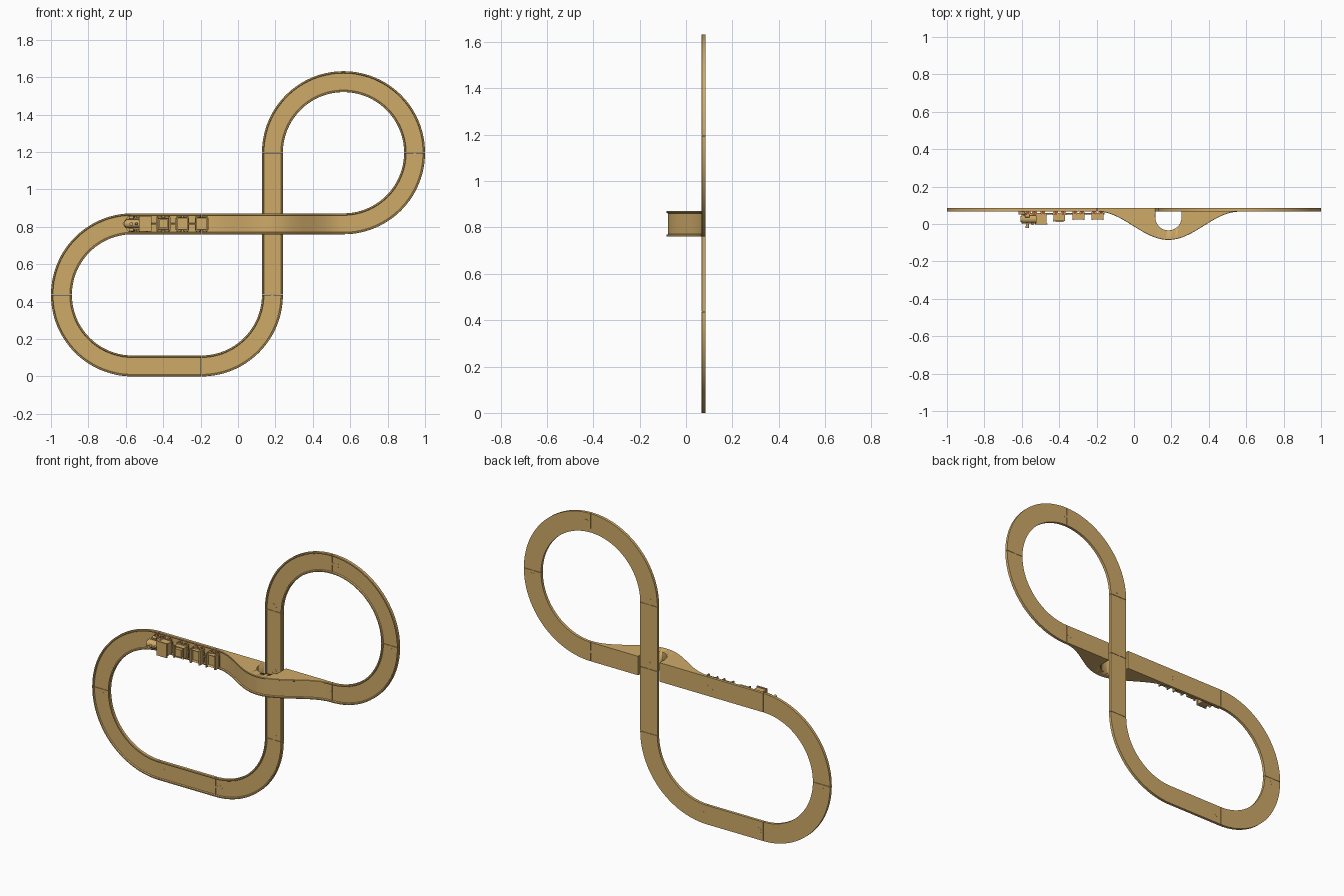
import bpy, bmesh, math
from mathutils import Vector, Matrix

if "Cube" in bpy.data.objects:
    bpy.data.objects.remove(bpy.data.objects["Cube"])

def material(name, rgb):
    m = bpy.data.materials.new(name)
    m.diffuse_color = (*rgb, 1)
    m.use_nodes = True
    m.node_tree.nodes["Principled BSDF"].inputs["Base Color"].default_value = m.diffuse_color
    return m

WOOD = material("warm wood", (0.62, 0.40, 0.14))
RED = material("red paint", (0.55, 0.06, 0.03))

def finish(name, bm, mat=WOOD):
    bmesh.ops.recalc_face_normals(bm, faces=bm.faces)
    me = bpy.data.meshes.new(name)
    bm.to_mesh(me)
    bm.free()
    ob = bpy.data.objects.new(name, me)
    bpy.context.collection.objects.link(ob)
    me.materials.append(mat)
    bpy.context.view_layer.objects.active = ob
    bpy.ops.object.select_all(action='DESELECT')
    ob.select_set(True)
    bpy.ops.object.shade_smooth_by_angle(angle=math.radians(30))
    return ob

# ---------- track ----------
W, R, TOP, BACK, GAP = 0.056, 0.38, 0.066, 0.0845, 0.001
FLOOR = TOP + 0.007
XV, ZB, ZM = 0.184, W, W + 2 * R          # vertical line, bottom line, crossing line
# raised lips on both edges, recessed channel between them
LIPS = [(-W, .002), (-W + .002, 0), (-.048, 0), (-.045, .007),
        (.045, .007), (.048, 0), (W - .002, 0), (W, .002)]

def sweep(name, stations):
    """stations: (x, z, side_x, side_z, top_y)"""
    bm = bmesh.new()
    rings = []
    for x, z, sx, sz, t in stations:
        pts = [(u, t + d) for u, d in LIPS] + [(W, BACK), (-W, BACK)]
        rings.append([bm.verts.new((x + u * sx, y, z + u * sz)) for u, y in pts])
    n = len(rings[0])
    for a, b in zip(rings, rings[1:]):
        for i in range(n):
            j = (i + 1) % n
            bm.faces.new((a[i], a[j], b[j], b[i]))
    bm.faces.new(rings[0])
    bm.faces.new(rings[-1])
    return finish(name, bm)

def straight(name, x0, z0, x1, z1):
    d = Vector((x1 - x0, z1 - z0)).normalized()
    g = d * GAP
    return sweep(name, [(x0 + g.x, z0 + g.y, -d.y, d.x, TOP), (x1 - g.x, z1 - g.y, -d.y, d.x, TOP)])

def curve(name, cx, cz, start, n=28):
    e = math.degrees(GAP / R)
    st = []
    for i in range(n + 1):
        a = math.radians(start + e + (90 - 2 * e) * i / n)
        c, s = math.cos(a), math.sin(a)
        st.append((cx + R * c, cz + R * s, c, s, TOP))
    return sweep(name, st)

XL, XR, XB = -1 + W + R, 1 - W - R, XV - R
ZL, ZU = ZB + R, ZM + R
for i, a in enumerate((90, 180)):
    curve(f"lower_left_curve_{i}", XL, ZL, a)
curve("lower_right_curve", XB, ZL, 270)
for i, a in enumerate((270, 0, 90)):
    curve(f"upper_curve_{i}", XR, ZU, a)
straight("bottom_straight", XL, ZB, XB, ZB)
straight("middle_straight", XL, ZM, XB, ZM)
straight("lower_vertical_straight", XV, ZL, XV, ZM)
straight("upper_vertical_straight", XV, ZM, XV, ZU)

# bridge: a smooth hump with a flat back and an arched tunnel
st = []
for i in range(49):
    t = i / 48
    x = XB + GAP + (XR - XB - 2 * GAP) * t
    st.append((x, ZM, 0, 1, TOP - 0.151 * (1 - math.cos(2 * math.pi * t)) / 2))
bridge = sweep("bridge", st)

def prism(name, outline, axis, lo, hi, mat=WOOD):
    """Extrude a 2D (x, other) outline along y or z."""
    bm = bmesh.new()
    put = (lambda p, k: (p[0], k, p[1])) if axis == 'y' else (lambda p, k: (p[0], p[1], k))
    a, b = ([bm.verts.new(put(p, k)) for p in outline] for k in (lo, hi))
    bm.faces.new(a)
    bm.faces.new(b)
    for i in range(len(a)):
        j = (i + 1) % len(a)
        bm.faces.new((a[i], a[j], b[j], b[i]))
    return finish(name, bm, mat)

arch = [(XV + .07 * math.cos(a), .036 - .07 * math.sin(a))
        for a in [math.pi * i / 32 for i in range(33)]] + [(XV - .07, .12), (XV + .07, .12)]
cutter = prism("tunnel_cutter", arch, 'z', ZM - .1, ZM + .1)
cutter.hide_render = True
bpy.context.view_layer.objects.active = bridge
mod = bridge.modifiers.new("tunnel", 'BOOLEAN')
mod.operation, mod.object, mod.solver = 'DIFFERENCE', cutter, 'EXACT'
bpy.ops.object.modifier_apply(modifier=mod.name)
bpy.data.objects.remove(cutter)

# round-headed connector tabs at the joints
JOINTS = [(XL - R, ZL, 0, -1), (XL, ZB, 1, 0), (XB, ZB, 1, 0), (XV, ZL, 0, 1), (XV, ZM, 0, 1),
          (XV, ZU, 0, 1), (XR, ZU + R, 1, 0), (XR + R, ZU, 0, -1), (XR, ZM, -1, 0), (XB, ZM, -1, 0)]
for i, (x, z, dx, dz) in enumerate(JOINTS):
    shape = [(0, -.007), (.018, -.007)]
    shape += [(.028 + .015 * math.cos(a), .015 * math.sin(a))
              for a in [math.radians(-145 + 290 * k / 16) for k in range(17)]]
    shape += [(.018, .007), (0, .007)]
    prism(f"connector_tab_{i}", [(x + u * dx - v * dz, z + u * dz + v * dx) for u, v in shape],
          'y', FLOOR - .0008, BACK + .0005)

# ---------- train (h = height above the channel floor) ----------
def box(name, x0, x1, h0, h1, hz, hollow=0):
    bm = bmesh.new()
    bmesh.ops.create_cube(bm, size=1)
    for v in bm.verts:
        v.co = ((x0 + x1) / 2 + v.co.x * (x1 - x0),
                FLOOR - (h0 + h1) / 2 + v.co.y * (h1 - h0), ZM + v.co.z * 2 * hz)
    if hollow:
        bm.normal_update()
        top = [f for f in bm.faces if f.normal.y < -.9]
        bmesh.ops.inset_region(bm, faces=top, thickness=.006)
        bmesh.ops.translate(bm, verts=top[0].verts, vec=(0, hollow, 0))
    return finish(name, bm)

def rod(name, x, h, dz, axis, length, r, r2=None, mat=WOOD, seg=20):
    bm = bmesh.new()
    rot = {'x': Matrix.Rotation(math.pi / 2, 4, 'Y'), 'z': Matrix(),
           'y': Matrix.Rotation(math.pi / 2, 4, 'X')}[axis]
    bmesh.ops.create_cone(bm, cap_ends=True, segments=seg, radius1=r, radius2=r if r2 is None else r2,
                          depth=length, matrix=Matrix.Translation((x, FLOOR - h, ZM + dz)) @ rot)
    return finish(name, bm, mat)

def wheels(prefix, xs, r=.013):
    for i, x in enumerate(xs):
        rod(f"{prefix}_axle_{i}", x, r, 0, 'z', .07, .003, seg=10)
        for side, s in (("left", 1), ("right", -1)):
            rod(f"{prefix}_wheel_{side}_{i}", x, r, s * .037, 'z', .008, r)
            rod(f"{prefix}_hub_{side}_{i}", x, r, s * .0415, 'z', .003, .007, mat=RED, seg=12)

# locomotive, heading left
box("engine_chassis", -.59, -.465, .014, .027, .031)
prism("engine_plough", [(-.617, ZM), (-.585, ZM - .044), (-.58, ZM - .044), (-.58, ZM + .044), (-.585, ZM + .044)],
      'y', FLOOR - .022, FLOOR - .004)
rod("engine_boiler", -.56, .046, 0, 'x', .085, .023, seg=28)
rod("engine_smokebox_door", -.605, .046, 0, 'x', .006, .017)
rod("engine_chimney", -.57, .079, 0, 'y', .03, .006, .010)
rod("engine_dome", -.543, .072, 0, 'y', .014, .008, .005)
box("engine_cab", -.525, -.468, .022, .070, .036)
box("engine_cab_roof", -.530, -.463, .070, .077, .042)
for side, s in (("left", 1), ("right", -1)):
    rod(f"engine_piston_{side}", -.572, .03, s * .033, 'x', .024, .008)
wheels("engine", (-.565, -.532, -.488))

# tender
box("tender_base", -.437, -.361, .014, .024, .036)
box("tender_body", -.430, -.368, .024, .056, .032, .012)
box("tender_load", -.420, -.378, .04, .063, .022)
box("tender_rim", -.433, -.425, .05, .06, .036)
wheels("tender", (-.419, -.379))

# two open wagons
for n, c in enumerate((-.297, -.195)):
    p = f"wagon_{n}"
    box(p + "_base", c - .036, c + .036, .014, .022, .032)
    box(p + "_body", c - .028, c + .028, .022, .048, .034, .014)
    for e, s in enumerate((-1, 1)):
        box(f"{p}_end_{e}", c + s * .029 - .004, c + s * .029 + .004, .02, .052, .042)
    wheels(p, (c - .019, c + .019))

# couplings
for i, x in enumerate((-.451, -.347, -.246)):
    rod(f"coupling_{i}", x, .018, 0, 'x', .036, .004, seg=10)
